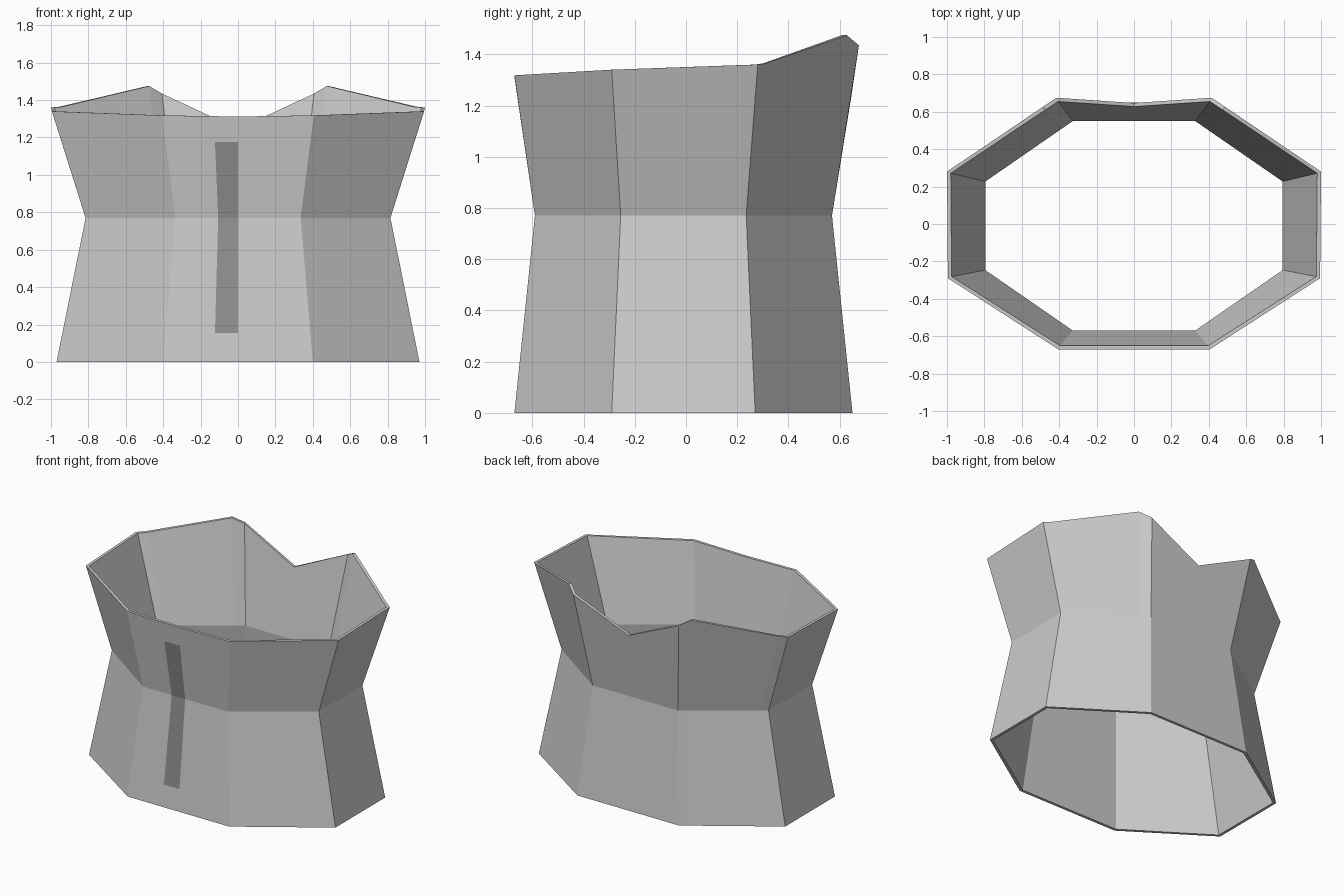
import bpy, bmesh
from mathutils import Vector

if "Cube" in bpy.data.objects:
    bpy.data.objects.remove(bpy.data.objects["Cube"])

# Corner points of the right half of each ring: front, side front, side back, back
BOTTOM = [(0.40, -0.67), (0.97, -0.29), (0.97, 0.27), (0.40, 0.65)]
WAIST = [(0.335, -0.59), (0.815, -0.255), (0.815, 0.235), (0.335, 0.57)]
TOP = [(0.405, -0.67), (0.995, -0.29), (1.0, 0.28), (0.415, 0.675)]
TOP_Z = [1.312, 1.318, 1.34, 1.36, 1.365, 1.475, 1.435, 1.245]
WAIST_Z = 0.77


def ring(corners, heights, back_y, inset=0.0):
    """Half ring from front centre to back centre, with two extra points on the rear diagonal."""
    f, sf, sb, b = [Vector(c) for c in corners]
    pts = [Vector((0, f.y)), f, sf, sb, sb.lerp(b, 0.08), sb.lerp(b, 0.88), b, Vector((0, back_y))]
    kx, ky = 1 - inset / sf.x, 1 - inset / -f.y
    return [(p.x * kx, p.y * ky, z) for p, z in zip(pts, heights)]


def make_object(name, rows, closed):
    bm = bmesh.new()
    grid = [[bm.verts.new(p) for p in row] for row in rows]
    n = len(grid)
    for i in range(n if closed else n - 1):
        a, b = grid[i], grid[(i + 1) % n]
        for j in range(len(a) - 1):
            bm.faces.new((a[j], a[j + 1], b[j + 1], b[j]))
    mesh = bpy.data.meshes.new(name)
    bm.to_mesh(mesh)
    bm.free()
    obj = bpy.data.objects.new(name, mesh)
    bpy.context.collection.objects.link(obj)
    return obj


# Bodice shell: up the outside, over the rim, down the inside, mirrored in x
levels = [(BOTTOM, [0] * 8, 0.65), (WAIST, [WAIST_Z] * 8, 0.57), (TOP, TOP_Z, 0.647)]
outer = [ring(*lv) for lv in levels]
inner = [ring(*lv, inset=0.02) for lv in reversed(levels)]
bodice = make_object("bodice_shell", outer + inner, closed=True)
mirror = bodice.modifiers.new("Mirror", 'MIRROR')
mirror.use_clip = True

# Dark front strip, lying just off the front panel and following the waist
strip = make_object("front_strip", [
    [(-0.123, -0.658, 0.155), (0, -0.658, 0.155)],
    [(-0.106, -0.594, WAIST_Z), (0, -0.594, WAIST_Z)],
    [(-0.123, -0.654, 1.175), (0, -0.654, 1.175)],
], closed=False)
dark = bpy.data.materials.new("dark_grey")
dark.diffuse_color = (0.28, 0.28, 0.28, 1)
dark.use_nodes = True
dark.node_tree.nodes["Principled BSDF"].inputs["Base Color"].default_value = dark.diffuse_color
strip.data.materials.append(dark)
